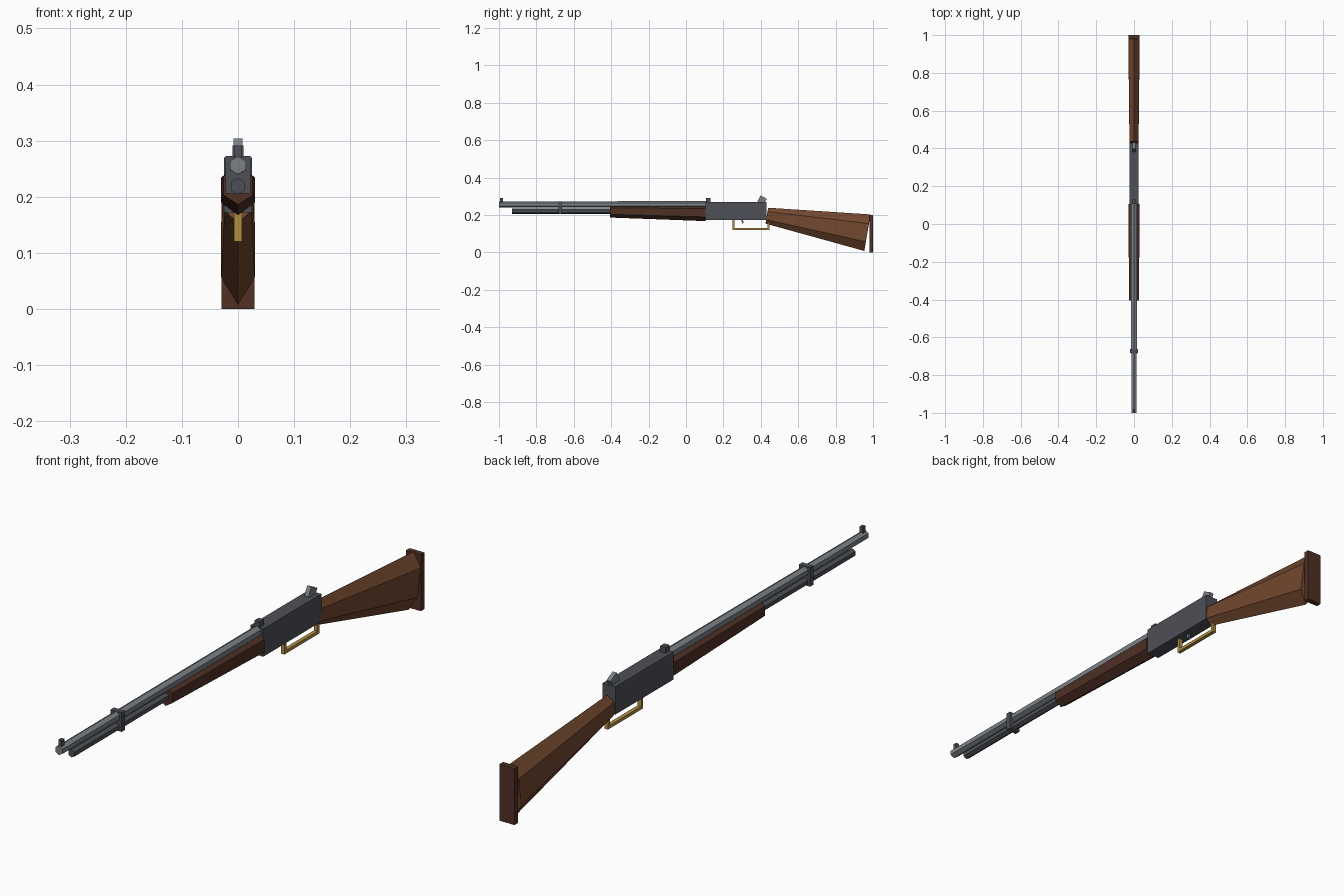
import bpy
import bmesh
from math import cos, sin, radians
from mathutils import Matrix, Vector

if "Cube" in bpy.data.objects:
    bpy.data.objects.remove(bpy.data.objects["Cube"])


def material(name, rgb):
    m = bpy.data.materials.new(name)
    m.diffuse_color = (*rgb, 1)
    m.use_nodes = True
    m.node_tree.nodes["Principled BSDF"].inputs["Base Color"].default_value = m.diffuse_color
    return m


STEEL = material("steel", (0.20, 0.22, 0.24))
DARK = material("dark_steel", (0.075, 0.08, 0.095))
WOOD = material("wood", (0.17, 0.065, 0.028))
DARKWOOD = material("dark_wood", (0.08, 0.03, 0.018))
BRASS = material("brass", (0.45, 0.28, 0.06))


def finish(name, bm, mat):
    bmesh.ops.recalc_face_normals(bm, faces=bm.faces)
    mesh = bpy.data.meshes.new(name)
    bm.to_mesh(mesh)
    bm.free()
    mesh.materials.append(mat)
    obj = bpy.data.objects.new(name, mesh)
    bpy.context.collection.objects.link(obj)
    return obj


def box(name, half_width, y0, y1, z0, z1, mat, tilt=0):
    """Box centred on x = 0, optionally tilted about x."""
    bm = bmesh.new()
    bmesh.ops.create_cube(bm, size=1)
    m = (Matrix.Translation((0, (y0 + y1) / 2, (z0 + z1) / 2))
         @ Matrix.Rotation(radians(tilt), 4, 'X')
         @ Matrix.Diagonal((2 * half_width, y1 - y0, z1 - z0, 1)))
    bmesh.ops.transform(bm, matrix=m, verts=bm.verts)
    return finish(name, bm, mat)


def hex_loft(name, sections, mat, tilt=0):
    """Six-sided loft along y, points up and down.
    Each section is (y, z, half width, half height)."""
    bm = bmesh.new()
    t = radians(tilt)
    rings = []
    for y, z, hx, hz in sections:
        ring = []
        for i in range(6):
            a = radians(90 + 60 * i)
            h = hz * sin(a)
            x = hx * cos(a) / cos(radians(30))
            ring.append(bm.verts.new(Vector((x, y + h * sin(t), z + h * cos(t)))))
        rings.append(ring)
    for a, b in zip(rings, rings[1:]):
        for i in range(6):
            j = (i + 1) % 6
            bm.faces.new((a[i], a[j], b[j], b[i]))
    bm.faces.new(rings[0])
    bm.faces.new(rings[-1])
    return finish(name, bm, mat)


# Barrel and magazine tube
hex_loft("barrel", [(-1, 0.256, 0.014, 0.016), (0.12, 0.256, 0.016, 0.018)], STEEL)
hex_loft("magazine_tube", [(-0.93, 0.219, 0.0125, 0.0145),
                           (0.11, 0.219, 0.0125, 0.0145)], DARK)
box("barrel_band", 0.022, -0.682, -0.662, 0.206, 0.273, DARK)

# Receiver, sights and hammer
box("receiver", 0.025, 0.105, 0.43, 0.172, 0.27, DARK)
box("front_sight", 0.006, -0.995, -0.979, 0.268, 0.291, DARK)
box("rear_sight", 0.010, 0.107, 0.130, 0.268, 0.291, DARK)
box("hammer", 0.008, 0.388, 0.426, 0.262, 0.297, STEEL, tilt=-28)

# Wooden furniture
hex_loft("forend", [(-0.405, 0.220, 0.026, 0.034),
                    (0.105, 0.212, 0.030, 0.045)], DARKWOOD)
hex_loft("stock", [(0.432, 0.196, 0.024, 0.043),
                   (0.970, 0.105, 0.030, 0.099)], WOOD, tilt=9.5)
box("butt_plate", 0.029, 0.980, 1.0, 0.0, 0.2, DARKWOOD)

# Lever loop and trigger
box("lever_front", 0.007, 0.249, 0.260, 0.12, 0.175, BRASS)
box("lever_bottom", 0.007, 0.249, 0.446, 0.12, 0.131, BRASS)
box("lever_rear", 0.007, 0.435, 0.446, 0.12, 0.172, BRASS)
box("trigger", 0.004, 0.297, 0.306, 0.155, 0.180, STEEL, tilt=12)
